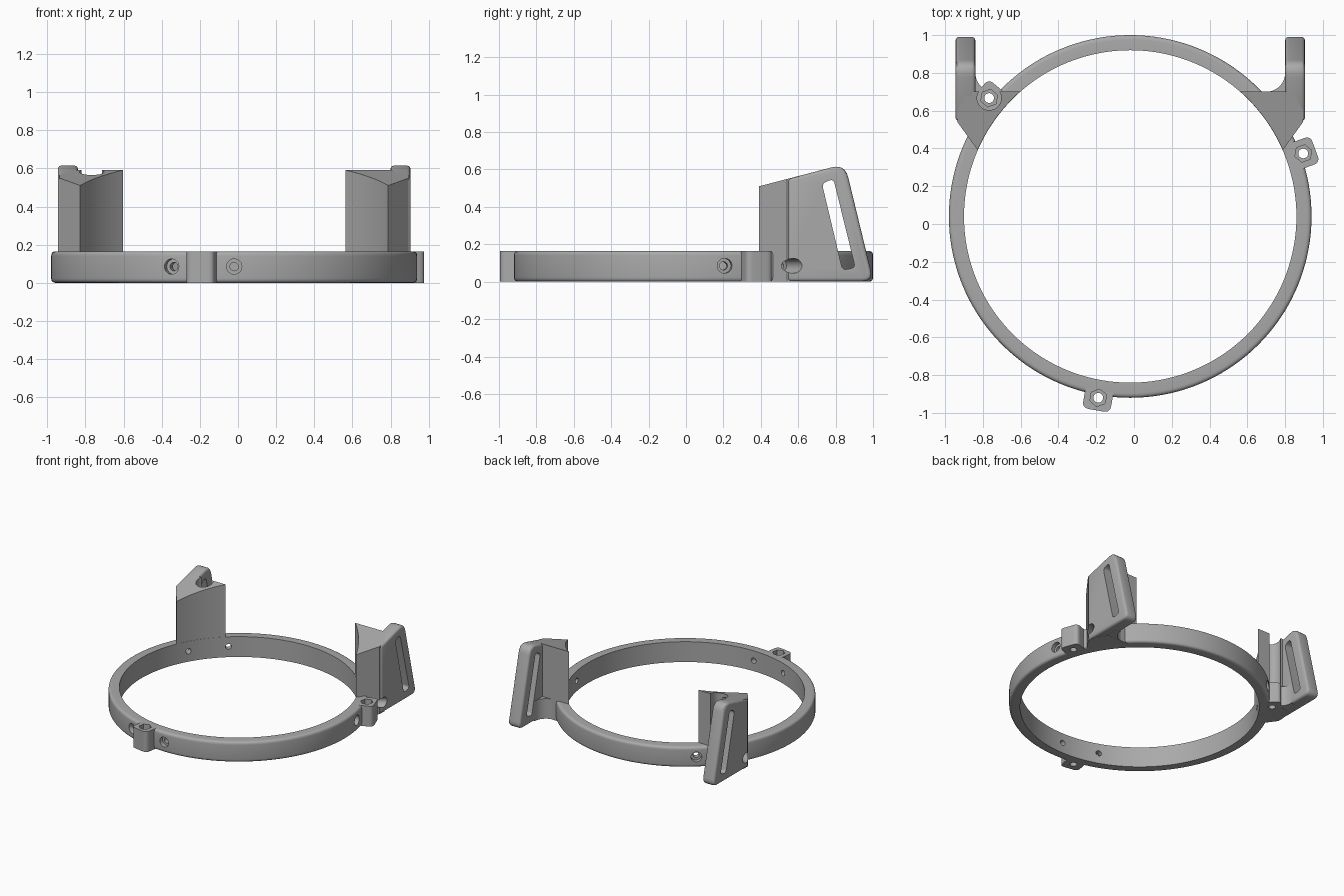
import bpy, bmesh
from math import radians, sin, cos, pi
from mathutils import Matrix, Vector

if "Cube" in bpy.data.objects:
    bpy.data.objects.remove(bpy.data.objects["Cube"])

CENTRE = (-0.02, 0.04, 0)          # ring axis; all parts are modelled around it
INNER, OUTER, HEIGHT = 0.88, 0.96, 0.165
LUG_ANGLES = (-100, 20, 140)
LUG_R = 0.975

grey = bpy.data.materials.new("plain_grey")
grey.use_nodes = True
grey.diffuse_color = (0.4, 0.4, 0.4, 1)
grey.node_tree.nodes["Principled BSDF"].inputs["Base Color"].default_value = (0.4, 0.4, 0.4, 1)


def finish(name, bm):
    bmesh.ops.recalc_face_normals(bm, faces=bm.faces)
    mesh = bpy.data.meshes.new(name)
    bm.to_mesh(mesh)
    bm.free()
    mesh.materials.append(grey)
    obj = bpy.data.objects.new(name, mesh)
    obj.location = CENTRE
    bpy.context.collection.objects.link(obj)
    return obj


def prism(bm, outline, lo, hi, along_x=False, matrix=Matrix()):
    """Extrude an outline along z, or a (y, z) outline along x."""
    def place(p, h):
        return matrix @ Vector((h, *p) if along_x else (*p, h))
    base = bm.faces.new([bm.verts.new(place(p, lo)) for p in outline])
    top = bmesh.ops.extrude_face_region(bm, geom=[base])["geom"]
    shift = place(outline[0], hi) - place(outline[0], lo)
    bmesh.ops.translate(bm, vec=shift, verts=[v for v in top if isinstance(v, bmesh.types.BMVert)])


def circle(r, n, cx=0, cy=0):
    return [(cx + r * cos(2 * pi * i / n), cy + r * sin(2 * pi * i / n)) for i in range(n)]


def arc(r, a, b, n, cx=0, cy=0):
    return [(cx + r * cos(radians(a + (b - a) * i / n)),
             cy + r * sin(radians(a + (b - a) * i / n))) for i in range(n + 1)]


def rounded(points, radii, steps=6):
    out = []
    for i, (p, d) in enumerate(zip(points, radii)):
        p = Vector(p)
        if not d:
            out.append(p)
            continue
        a = p + (Vector(points[i - 1]) - p).normalized() * d
        b = p + (Vector(points[(i + 1) % len(points)]) - p).normalized() * d
        for k in range(steps + 1):
            t = k / steps
            out.append(a * (1 - t) ** 2 + p * 2 * t * (1 - t) + b * t * t)
    return out


def bake(obj):
    deps = bpy.context.evaluated_depsgraph_get()
    mesh = bpy.data.meshes.new_from_object(obj.evaluated_get(deps))
    obj.modifiers.clear()
    obj.data = mesh


def cut(obj, *cutters):
    for cutter in cutters:
        mod = obj.modifiers.new("cut", 'BOOLEAN')
        mod.operation, mod.solver, mod.object = 'DIFFERENCE', 'EXACT', cutter
    bake(obj)


def spin(angle):
    return Matrix.Rotation(radians(angle), 4, 'Z')


# Hole cutters: narrow bores and wider recesses
bores, recesses, reliefs = bmesh.new(), bmesh.new(), bmesh.new()
for angle in LUG_ANGLES:
    prism(bores, circle(0.026, 24, LUG_R), -0.1, 0.3, matrix=spin(angle))
    prism(recesses, circle(0.047, 6, LUG_R), 0.105, 0.3, matrix=spin(angle))
    for side in (-10, 10):
        hole = spin(angle + side)
        prism(bores, circle(0.022, 24, 0, 0.085), 0.8, 1.0, True, hole)
        prism(recesses, circle(0.04, 24, 0, 0.085), 0.925, 1.2, True, hole)
prism(reliefs, circle(0.064, 32, LUG_R), HEIGHT, 0.9, matrix=spin(140))
bores = finish("bore_cutter", bores)
recesses = finish("recess_cutter", recesses)
reliefs = finish("relief_cutter", reliefs)
cutters = [bores, recesses, reliefs]
parts = []

# Ring: lathed section with rounded outer edges
bm = bmesh.new()
section = rounded([(INNER, 0), (OUTER, 0), (OUTER, HEIGHT), (INNER, HEIGHT)],
                  [0, 0.024, 0.024, 0], 4)
verts = [bm.verts.new((x, 0, z)) for x, z in section]
edges = [bm.edges.new((verts[i - 1], verts[i])) for i in range(len(verts))]
bmesh.ops.spin(bm, geom=verts + edges, axis=(0, 0, 1), cent=(0, 0, 0),
               angle=2 * pi, steps=144, use_merge=True)
bmesh.ops.remove_doubles(bm, verts=bm.verts, dist=0.0001)
ring = finish("ring", bm)
cut(ring, bores, recesses)
parts.append(ring)

# Lugs with nut pockets
for i, angle in enumerate(LUG_ANGLES):
    bm = bmesh.new()
    shape = rounded([(0.92, -0.075), (1.042, -0.075), (1.042, 0.075), (0.92, 0.075)],
                    [0, 0.035, 0.035, 0])
    prism(bm, shape, 0, HEIGHT, matrix=spin(angle))
    lug = finish(f"lug_{i + 1}", bm)
    cut(lug, bores, recesses)
    parts.append(lug)

# Strap brackets, mirrored left and right
for side, s in (("left", 1), ("right", -1)):
    holes = [bores, recesses] + ([reliefs] if s < 0 else [])
    flip = Matrix.Scale(s, 4, (1, 0, 0))

    # Wedge rising from the ring, with a sloping top
    bm = bmesh.new()
    outline = arc(INNER + 0.001, 23.5, 48.6, 20)
    outline += [(0.86, outline[-1][1]), (0.915, 0.56), (0.915, 0.5)]
    prism(bm, outline, 0, 1, matrix=flip)
    for v in bm.verts:
        if v.co.z > 0.5:
            v.co.z = 0.51 + 0.26 * (v.co.y - 0.35)
    wedge = finish(f"{side}_wedge", bm)
    cut(wedge, *holes)

    # Low web filling the corner between ring and arm
    bm = bmesh.new()
    web_shape = arc(0.1, -90, 0, 10, 0.72, 0.76) + [(0.86, 0.76), (0.86, 0.56), (0.7, 0.56), (0.65, 0.66)]
    prism(bm, web_shape, 0.001, HEIGHT - 0.001, matrix=flip)
    web = finish(f"{side}_web", bm)
    cut(web, bores, recesses)

    # Arm plate with softened edges and a slanted strap slot
    bm = bmesh.new()
    profile = rounded([(0.505, 0.002), (0.505, 0.55), (0.81, 0.63), (0.962, 0.002)],
                      [0, 0, 0.075, 0.06])
    prism(bm, profile, 0.82, 0.925, True, flip)
    arm = finish(f"{side}_strap_arm", bm)
    bevel = arm.modifiers.new("soft_edges", 'BEVEL')
    bevel.width, bevel.segments = 0.018, 3
    bevel.limit_method, bevel.angle_limit = 'ANGLE', radians(40)
    bake(arm)
    bm = bmesh.new()
    slot = rounded([(0.687, 0.525), (0.748, 0.55), (0.865, 0.075), (0.797, 0.062)], [0.026] * 4)
    prism(bm, slot, 0.7, 1.0, True, flip)
    slot = finish(f"{side}_slot_cutter", bm)
    cutters.append(slot)
    cut(arm, slot, recesses)
    parts += [wedge, web, arm]

# Remove helpers and shade the parts
for cutter in cutters:
    bpy.data.objects.remove(cutter)
for obj in parts:
    bpy.ops.object.select_all(action='DESELECT')
    obj.select_set(True)
    bpy.context.view_layer.objects.active = obj
    bpy.ops.object.shade_smooth_by_angle(angle=radians(30))
